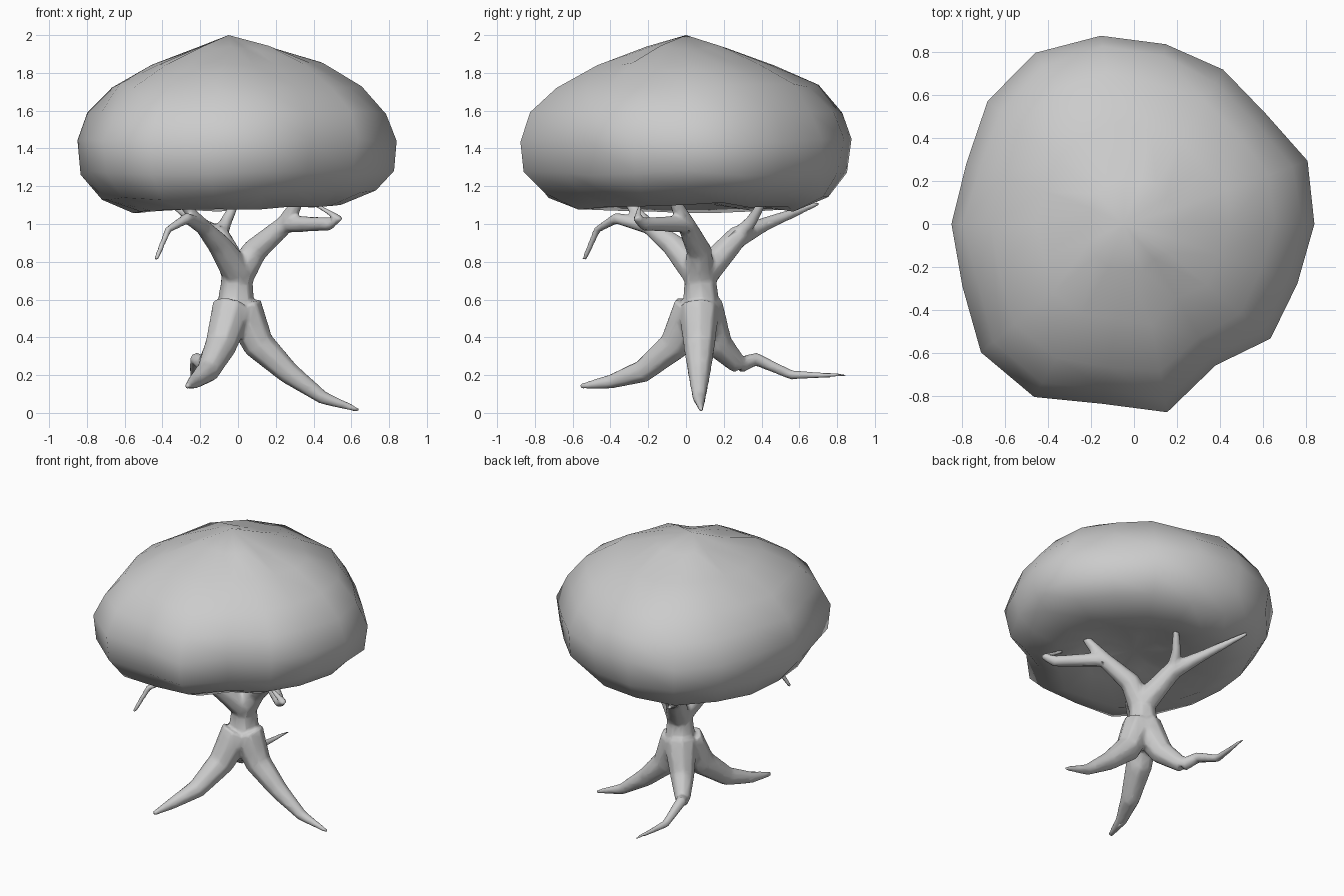
import bpy, bmesh, math, random

if "Cube" in bpy.data.objects:
    bpy.data.objects.remove(bpy.data.objects["Cube"])

random.seed(4)


def activate(obj):
    bpy.ops.object.select_all(action='DESELECT')
    obj.select_set(True)
    bpy.context.view_layer.objects.active = obj


# Wood: every limb is a path whose radius tapers by rule from r0 to r1
curve = bpy.data.curves.new("trunk_and_branches", 'CURVE')
curve.dimensions = '3D'
curve.bevel_depth = 1.0
curve.bevel_resolution = 2
curve.use_fill_caps = True


def limb(r0, r1, power, *path):
    s = curve.splines.new('POLY')
    s.points.add(len(path) - 1)
    for i, (x, y, z) in enumerate(path):
        t = i / (len(path) - 1)
        s.points[i].co = (x, y, z, 1)
        s.points[i].radius = r1 + (r0 - r1) * (1 - t) ** power


# trunk
limb(.11, .07, .6, (-.01, .07, .42), (-.01, .08, .6), (0, .07, .84))
# right, front and back roots
limb(.11, .012, 1, (.02, .07, .56), (.11, .07, .36), (.27, .07, .21), (.45, .07, .08), (.64, .08, .014))
limb(.11, .015, 1, (-.03, .04, .56), (-.09, -.06, .36), (-.16, -.23, .22), (-.23, -.4, .165), (-.27, -.56, .14))
limb(.11, .05, 1, (-.02, .09, .56), (-.09, .17, .36), (-.17, .28, .25))
limb(.045, .009, .7, (-.17, .28, .25), (-.22, .37, .285), (-.23, .56, .2), (-.2, .85, .2))
# left front branch and its hanging twig
limb(.085, .02, 1, (0, .06, .74), (-.1, -.07, .89), (-.19, -.2, .99), (-.32, -.33, 1.14))
limb(.045, .014, 1.5, (-.19, -.2, .99), (-.27, -.37, 1.03), (-.37, -.47, .97), (-.435, -.54, .81))
# right branch and its hooked fork
limb(.085, .025, .8, (0, .07, .72), (.09, .07, .86), (.25, 0, 1.0), (.34, -.08, 1.16))
limb(.048, .012, .9, (.25, 0, 1.0), (.48, -.22, 1.0), (.535, -.26, 1.03), (.4, -.24, 1.11))
# back branch and its fork
limb(.085, .014, 1, (0, .08, .72), (-.1, .27, .93), (-.2, .42, 1.0), (-.36, .7, 1.11))
limb(.045, .02, 1, (-.1, .27, .93), (-.06, .35, 1.02), (0, .42, 1.14))

wood = bpy.data.objects.new("trunk_and_branches", curve)
bpy.context.collection.objects.link(wood)
activate(wood)
bpy.ops.object.convert(target='MESH')
wood = bpy.context.view_layer.objects.active

# Fuse limbs into one flowing skin
m = wood.modifiers.new("fuse", 'REMESH')
m.mode = 'VOXEL'
m.voxel_size = .011
m = wood.modifiers.new("soften", 'SMOOTH')
m.factor = .5
m.iterations = 6
m = wood.modifiers.new("simplify", 'DECIMATE')
m.ratio = .15
for name in ("fuse", "soften", "simplify"):
    bpy.ops.object.modifier_apply(modifier=name)
bpy.ops.object.shade_smooth()

# Canopy: plan radius every 20 degrees, lofted through (scale, height) rings
plan = [.84, .86, .8, .83, .85, .89, .92, .89, .83, .85, .85, .93, .93, .85, .89, .76, .83, .81]
rings = [(.25, 1.935), (.53, 1.85), (.79, 1.73), (.93, 1.59), (1, 1.44),
         (.97, 1.27), (.86, 1.15), (.65, 1.08), (.42, 1.12), (.2, 1.15)]
n = len(plan)
bm = bmesh.new()
loops = []
for scale, h in rings:
    loop = []
    for i, radius in enumerate(plan):
        a = math.tau * i / n
        r = radius * scale * (1 if scale == 1 else random.uniform(.98, 1.015))
        z = h + random.uniform(-.012, .012)
        if h < 1.2:                      # rim hangs lower on the left side
            z += .025 * math.cos(a)
        loop.append(bm.verts.new((r * math.cos(a), r * math.sin(a), z)))
    loops.append(loop)
for a, b in zip(loops, loops[1:]):
    for i in range(n):
        j = (i + 1) % n
        bm.faces.new((a[i], b[i], b[j], a[j]))
for loop, tip in ((loops[0], (-.05, 0, 2.0)), (loops[-1], (0, 0, 1.16))):
    v = bm.verts.new(tip)
    for i in range(n):
        bm.faces.new((v, loop[i], loop[(i + 1) % n]))
bmesh.ops.recalc_face_normals(bm, faces=bm.faces)
mesh = bpy.data.meshes.new("leaf_canopy")
bm.to_mesh(mesh)
bm.free()
canopy = bpy.data.objects.new("leaf_canopy", mesh)
bpy.context.collection.objects.link(canopy)
activate(canopy)
bpy.ops.object.shade_smooth()
